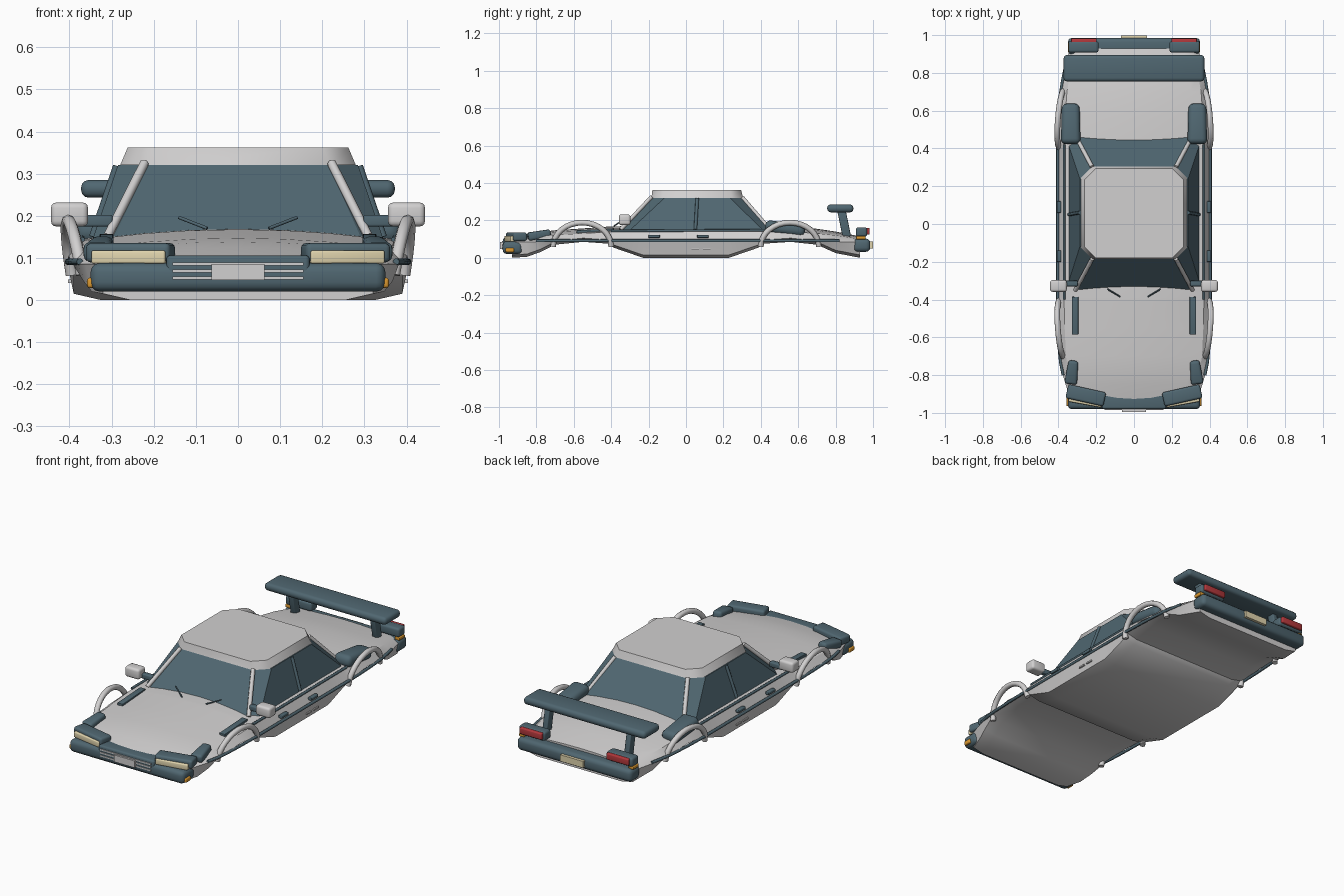
import bpy, bmesh, math
from mathutils import Matrix

cube = bpy.data.objects.get("Cube")
if cube:
    bpy.data.objects.remove(cube, do_unlink=True)


def material(name, rgb):
    m = bpy.data.materials.new(name)
    m.use_nodes = True
    m.diffuse_color = (*rgb, 1)
    m.node_tree.nodes["Principled BSDF"].inputs["Base Color"].default_value = (*rgb, 1)
    return m


LIGHT = material("light grey paint", (0.64, 0.63, 0.63))
DARK = material("dark teal trim", (0.08, 0.135, 0.165))
CREAM = material("cream lens", (0.75, 0.66, 0.42))
AMBER = material("amber lens", (0.72, 0.32, 0.03))
RED = material("red lens", (0.45, 0.04, 0.045))


def finish(name, bm, mat, angle=30):
    """Turn a bmesh into a smooth shaded object with sharp creases."""
    bmesh.ops.recalc_face_normals(bm, faces=bm.faces[:])
    me = bpy.data.meshes.new(name)
    bm.to_mesh(me)
    bm.free()
    me.materials.append(mat)
    me.polygons.foreach_set("use_smooth", [True] * len(me.polygons))
    me.set_sharp_from_angle(angle=math.radians(angle))
    ob = bpy.data.objects.new(name, me)
    bpy.context.collection.objects.link(ob)
    return ob


def box(name, mat, centre, size, bevel=0.0, rz=0.0, rx=0.0, taper=1.0):
    """Bevelled box; taper narrows its +y end."""
    bm = bmesh.new()
    bmesh.ops.create_cube(bm, size=1)
    bmesh.ops.scale(bm, vec=size, verts=bm.verts)
    for v in bm.verts:
        if v.co.y > 0:
            v.co.x *= taper
    if bevel:
        bmesh.ops.bevel(bm, geom=bm.edges[:], offset=bevel, segments=3,
                        profile=0.5, affect='EDGES')
    turn = Matrix.Rotation(rz, 4, 'Z') @ Matrix.Rotation(rx, 4, 'X')
    bmesh.ops.transform(bm, matrix=Matrix.Translation(centre) @ turn, verts=bm.verts)
    return finish(name, bm, mat)


def tube(name, mat, points, radius):
    """Round bar swept along a path."""
    cu = bpy.data.curves.new(name, 'CURVE')
    cu.dimensions = '3D'
    cu.bevel_depth = radius
    cu.bevel_resolution = 2
    cu.use_fill_caps = True
    sp = cu.splines.new('POLY')
    sp.points.add(len(points) - 1)
    for p, co in zip(sp.points, points):
        p.co = (*co, 1)
    ob = bpy.data.objects.new(name, cu)
    bpy.context.collection.objects.link(ob)
    me = bpy.data.meshes.new_from_object(ob.evaluated_get(bpy.context.evaluated_depsgraph_get()))
    bpy.data.objects.remove(ob)
    bm = bmesh.new()
    bm.from_mesh(me)
    bpy.data.meshes.remove(me)
    return finish(name, bm, mat, 50)


def loft(name, mat, rings, angle=30):
    bm = bmesh.new()
    rows = [[bm.verts.new(co) for co in ring] for ring in rings]
    n = len(rows[0])
    for a, b in zip(rows, rows[1:]):
        for i in range(n):
            j = (i + 1) % n
            bm.faces.new((a[i], a[j], b[j], b[i]))
    bm.faces.new(rows[0])
    bm.faces.new(rows[-1])
    return finish(name, bm, mat, angle)


# Body shell stations: y, half width, crown height, shoulder height, underside
STATIONS = [
    (-0.93, .335, .105, .090, .000), (-0.85, .362, .125, .105, .005),
    (-0.78, .382, .138, .115, .030), (-0.70, .395, .147, .122, .070),
    (-0.55, .402, .157, .130, .085), (-0.41, .405, .167, .138, .075),
    (-0.39, .405, .168, .140, .055), (-0.23, .405, .170, .143, .000),
    (0.23, .405, .170, .145, .000), (0.39, .405, .170, .145, .055),
    (0.41, .405, .170, .145, .075), (0.56, .400, .165, .140, .085),
    (0.70, .390, .155, .130, .070), (0.80, .372, .140, .120, .025),
    (0.93, .340, .115, .100, .000)]


def body_ring(y, w, crown, shoulder, low):
    edge = w - .035
    half = [(edge * f, crown - (crown - shoulder) * f * f) for f in (.3, .6, .85, 1)]
    half += [(w, max(.085, low + .02)), (w - .015, low + .015), (w - .08, low)]
    ring = [(0, crown)] + half + [(-x, z) for x, z in reversed(half)]
    return [(x, y, z) for x, z in ring]


def half_width(y):
    for a, b in zip(STATIONS, STATIONS[1:]):
        if a[0] <= y <= b[0]:
            return a[1] + (b[1] - a[1]) * (y - a[0]) / (b[0] - a[0])


loft("body_shell", LIGHT, [body_ring(*s) for s in STATIONS])


# Cabin glass and roof cap
def octagon(x, y0, y1, c, z):
    return [(x, y0 + c, z), (x, y1 - c, z), (x - c, y1, z), (c - x, y1, z),
            (-x, y1 - c, z), (-x, y0 + c, z), (c - x, y0, z), (x - c, y0, z)]


loft("cabin_glass", DARK, [octagon(.35, -.368, .48, .05, .13), octagon(.285, -.185, .305, .07, .32)])
loft("roof", LIGHT, [octagon(.28, -.185, .305, .06, .32), octagon(.262, -.18, .295, .06, .362)], 50)

# Bumpers, grille and plates
box("front_bumper", DARK, (0, -.927, .054), (.70, .106, .068), .022)
box("front_grille", DARK, (0, -.935, .075), (.34, .088, .062), .01)
box("rear_bumper", DARK, (0, .94, .067), (.70, .09, .07), .022)
for i in range(3):
    box("grille_bar", LIGHT, (0, -.979, .052 + .017 * i), (.31, .01, .007))
box("front_plate", LIGHT, (0, -.985, .066), (.126, .018, .038))
box("rear_plate", CREAM, (0, .99, .068), (.14, .018, .036))

# Rear wing
box("rear_wing", DARK, (0, .825, .264), (.745, .14, .042), .018)

for s, side in ((1, "left"), (-1, "right")):
    # Cabin pillars
    tube(side + "_front_pillar", LIGHT, [(s * .31, -.35, .15), (s * .222, -.185, .325)], .011)
    tube(side + "_rear_pillar", LIGHT, [(s * .30, .45, .15), (s * .222, .302, .322)], .011)
    tube(side + "_middle_pillar", DARK, [(s * .345, .05, .15), (s * .288, .06, .318)], .009)

    # Wheel arch hoops, leaning in toward the ends of the car
    for end, label in ((-1, "front"), (1, "rear")):
        hoop = []
        for i in range(17):
            t = math.pi * i / 16
            c = math.cos(t)
            hoop.append((s * (.382 + .021 * math.sin(t) - .012 * c),
                         end * (.555 + .155 * c), .06 + .128 * math.sin(t)))
        tube(f"{side}_{label}_arch", LIGHT, hoop, .015)

    # Side mouldings, handles and sill slots
    ys = [-.80 + .0675 * i for i in range(25)]
    tube(side + "_side_moulding", DARK, [(s * (half_width(y) - .001), y, .091) for y in ys], .008)
    tube(side + "_window_moulding", DARK, [(s * .37, -.40, .143), (s * .37, .42, .147)], .007)
    for y in (-.17, .09):
        box(side + "_door_handle", DARK, (s * .397, y, .114), (.022, .062, .016), .004)
    for y in (.05, .11):
        box(side + "_sill_slot", LIGHT, (s * .398, y, .045), (.012, .04, .008))

    # Mirrors
    box(side + "_mirror", LIGHT, (s * .40, -.328, .203), (.088, .062, .057), .013)
    box(side + "_mirror_stem", DARK, (s * .335, -.315, .188), (.075, .03, .028), .006)

    # Bonnet vents and corner pods
    box(side + "_bonnet_vent", DARK, (s * .312, -.485, .142), (.034, .20, .02), .003, rx=.05)
    box(side + "_corner_pod", DARK, (s * .328, -.785, .121), (.068, .125, .045), .014,
        rz=s * .12, rx=.15, taper=.75)

    # Front lamps: slanted lens tucked under its housing
    box(side + "_lamp_housing", DARK, (s * .255, -.907, .112), (.205, .075, .046), .012, rz=s * .22)
    box(side + "_headlamp", CREAM, (s * .258, -.938, .102), (.178, .036, .031), .005, rz=s * .18)
    box(side + "_front_indicator", AMBER, (s * .345, -.942, .041), (.026, .045, .024), .006)

    # Rear lamps
    box(side + "_tail_housing", DARK, (s * .268, .938, .138), (.16, .06, .05), .012)
    box(side + "_tail_lamp", RED, (s * .265, .966, .142), (.135, .032, .035), .005)
    box(side + "_rear_indicator", AMBER, (s * .335, .935, .107), (.03, .05, .018), .004)

    # Shoulder intake and wing stay
    box(side + "_shoulder_intake", DARK, (s * .335, .53, .157), (.104, .215, .065), .026,
        rx=-.12, taper=.9)
    box(side + "_wing_stay", DARK, (s * .25, .845, .185), (.03, .045, .15), .005, rx=.2)

    # Wipers
    tube(side + "_wiper", DARK, [(s * .14, -.345, .196), (s * .073, -.385, .17)], .004)
